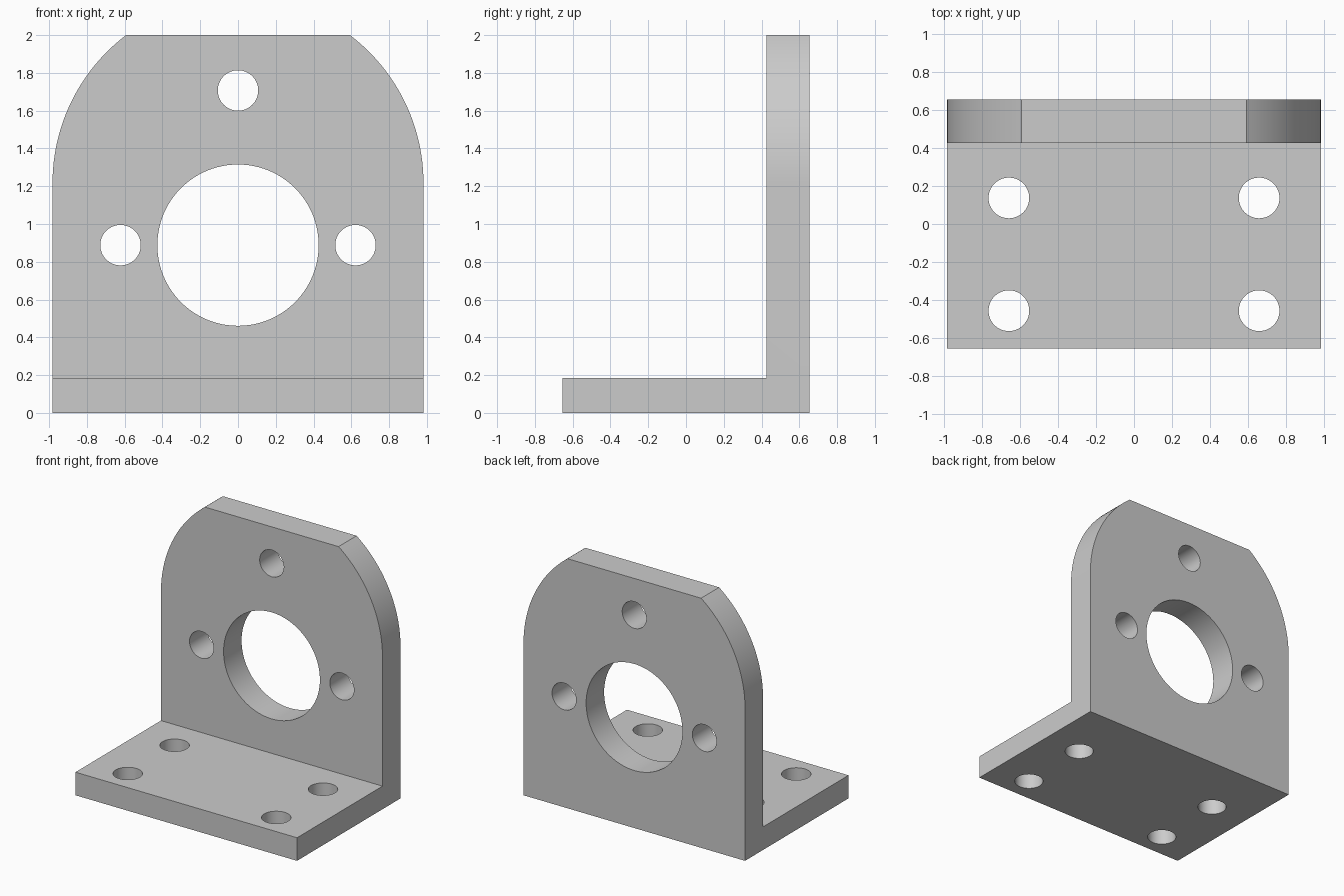
import bpy, bmesh, math
from mathutils import Matrix

cube = bpy.data.objects.get("Cube")
if cube:
    bpy.data.objects.remove(cube, do_unlink=True)

HALF_W, HALF_D, HEIGHT = 0.982, 0.655, 2.0
FLOOR, WALL_Y = 0.185, 0.427      # base top, upright front face
ARC_Z = 1.217                     # centre height of the rounded shoulders
BORE_Z = 0.888                    # centre height of the large bore
BOLT_R = 0.107

grey = bpy.data.materials.new("plain grey")
grey.use_nodes = True
grey.diffuse_color = (0.6, 0.6, 0.6, 1)
grey.node_tree.nodes["Principled BSDF"].inputs["Base Color"].default_value = (0.6, 0.6, 0.6, 1)


def to_object(name, bm):
    bmesh.ops.recalc_face_normals(bm, faces=bm.faces)
    mesh = bpy.data.meshes.new(name)
    bm.to_mesh(mesh)
    bm.free()
    mesh.materials.append(grey)
    obj = bpy.data.objects.new(name, mesh)
    bpy.context.collection.objects.link(obj)
    return obj


def cylinder(name, location, radius, depth, along_y, sides=64):
    bm = bmesh.new()
    turn = Matrix.Rotation(math.pi / 2, 4, 'X') if along_y else Matrix()
    bmesh.ops.create_cone(bm, cap_ends=True, segments=sides, radius1=radius, radius2=radius,
                          depth=depth, matrix=Matrix.Translation(location) @ turn)
    return to_object(name, bm)


# Front outline with rounded shoulders and a flat top, extruded through the depth
top_angle = math.asin((HEIGHT - ARC_Z) / HALF_W)
steps = 24
right = [(HALF_W, 0)] + [(HALF_W * math.cos(top_angle * i / steps),
                          ARC_Z + HALF_W * math.sin(top_angle * i / steps))
                         for i in range(steps + 1)]
outline = right + [(-x, z) for x, z in reversed(right)]
bm = bmesh.new()
face = bm.faces.new([bm.verts.new((x, -HALF_D, z)) for x, z in outline])
grown = bmesh.ops.extrude_face_region(bm, geom=[face])
bmesh.ops.translate(bm, vec=(0, 2 * HALF_D, 0),
                    verts=[v for v in grown["geom"] if isinstance(v, bmesh.types.BMVert)])
bracket = to_object("angle_bracket", bm)

# Notch that leaves the base plate and the upright plate
bm = bmesh.new()
bmesh.ops.create_cube(bm, size=2)
for v in bm.verts:
    v.co = (v.co.x * 1.5, WALL_Y if v.co.y > 0 else -1.5, 2.5 if v.co.z > 0 else FLOOR)
cutters = [to_object("notch_cutter", bm)]

# Bore and bolt holes in the upright
cutters.append(cylinder("bore_cutter", (0, 0.55, BORE_Z), 0.427, 0.6, True, 96))
for x, z in [(-0.622, BORE_Z), (0.622, BORE_Z), (0, 1.707)]:
    cutters.append(cylinder("upright_hole_cutter", (x, 0.55, z), BOLT_R, 0.6, True))

# Bolt holes in the base
for x in (-0.658, 0.658):
    for y in (-0.456, 0.137):
        cutters.append(cylinder("base_hole_cutter", (x, y, 0.1), BOLT_R, 0.5, False))

# Cut everything, then drop the cutters
bpy.ops.object.select_all(action='DESELECT')
bracket.select_set(True)
bpy.context.view_layer.objects.active = bracket
for cutter in cutters:
    cutter.hide_render = True
    mod = bracket.modifiers.new("cut", 'BOOLEAN')
    mod.operation = 'DIFFERENCE'
    mod.solver = 'EXACT'
    mod.object = cutter
    bpy.ops.object.modifier_apply(modifier=mod.name)
    bpy.data.objects.remove(cutter, do_unlink=True)

bpy.ops.object.shade_smooth_by_angle(angle=math.radians(30))
